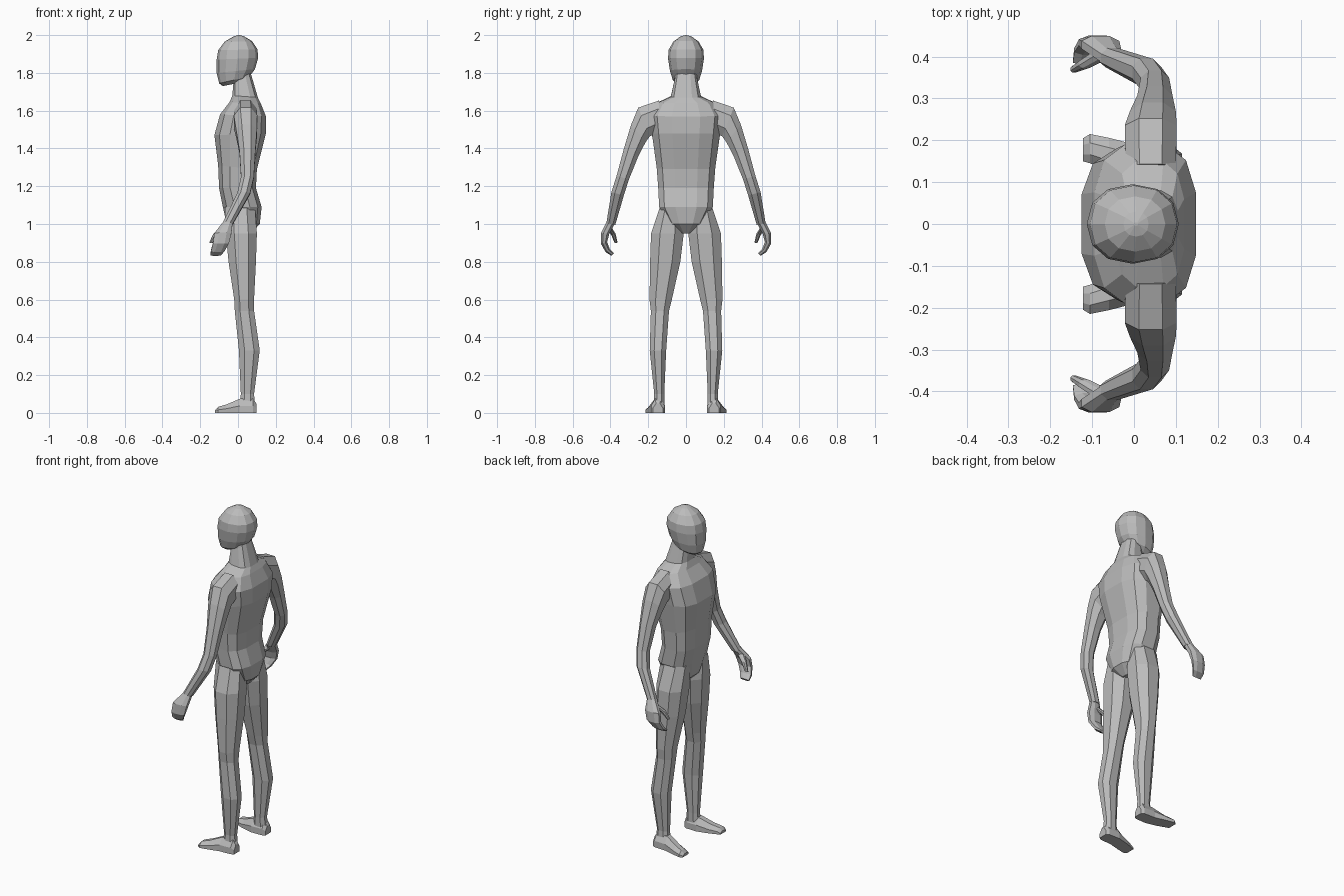
import bpy, bmesh
from math import sin, cos, pi, radians
from mathutils import Vector

old = bpy.data.objects.get("Cube")
if old:
    bpy.data.objects.remove(old, do_unlink=True)

grey = bpy.data.materials.new("plain_grey")
grey.use_nodes = True
COLOR = (0.5, 0.5, 0.5, 1)
grey.diffuse_color = COLOR
grey.node_tree.nodes["Principled BSDF"].inputs["Base Color"].default_value = COLOR


def outline(sides, power, half_step):
    """Unit rounded-box cross-section; half_step puts flat faces on the axes."""
    pts = []
    for k in range(sides):
        a = 2 * pi * (k + (0.5 if half_step else 0)) / sides
        c, s = cos(a), sin(a)
        pts.append((abs(c) ** power * (1 if c > 0 else -1),
                    abs(s) ** power * (1 if s > 0 else -1)))
    mx, my = max(p[0] for p in pts), max(p[1] for p in pts)
    return [(u / mx, v / my) for u, v in pts]


def loft(name, rings, mirror=False):
    """Skin a list of point rings and cap both ends."""
    bm = bmesh.new()
    loops = [[bm.verts.new(p) for p in ring] for ring in rings]
    n = len(loops[0])
    for a, b in zip(loops, loops[1:]):
        for i in range(n):
            j = (i + 1) % n
            bm.faces.new((a[i], a[j], b[j], b[i]))
    bm.faces.new(loops[0])
    bm.faces.new(loops[-1])
    bmesh.ops.recalc_face_normals(bm, faces=bm.faces)
    mesh = bpy.data.meshes.new(name)
    bm.to_mesh(mesh)
    bm.free()
    mesh.materials.append(grey)
    obj = bpy.data.objects.new(name, mesh)
    bpy.context.collection.objects.link(obj)
    if mirror:
        mod = obj.modifiers.new("mirror", 'MIRROR')
        mod.use_axis = (False, True, False)
        mod.use_mirror_merge = False
    return obj


def slice_ring(shape, xf, xb, yi, yo, zf, zb):
    """Near-level ring between front/back x and inner/outer y, sloping zf to zb."""
    return [Vector(((xf + xb) / 2 + u * (xb - xf) / 2,
                    (yi + yo) / 2 + v * (yo - yi) / 2,
                    (zf + zb) / 2 + u * (zb - zf) / 2)) for u, v in shape]


def limb_ring(shape, x, y, z, rx, r, tilt):
    """Ring around a limb that leans outwards by tilt degrees."""
    t = radians(tilt)
    return [Vector((x + u * rx, y + v * r * cos(t), z + v * r * sin(t)))
            for u, v in shape]


# Head: egg with a jaw that slopes up to the nape
egg = outline(12, 0.9, False)
head = [(-.08, .02, .04, 1.73, 1.75), (-.10, .06, .07, 1.745, 1.78),
        (-.113, .09, .085, 1.80, 1.82), (-.113, .107, .095, 1.87, 1.88),
        (-.105, .103, .092, 1.92, 1.925), (-.07, .075, .066, 1.966, 1.968),
        (-.025, .035, .03, 1.992, 1.992), (0, .01, .004, 2.0, 2.0)]
loft("head", [slice_ring(egg, f, b, -w, w, zf, zb) for f, b, w, zf, zb in head])

# Torso and neck
boxy = outline(12, 0.7, True)
torso = [(-.03, .07, .03, .97, .95), (-.06, .115, .09, 1.0, 1.0),
         (-.08, .125, .142, 1.09, 1.09), (-.1, .095, .147, 1.19, 1.19),
         (-.105, .1, .155, 1.31, 1.29), (-.125, .148, .18, 1.47, 1.48),
         (-.095, .148, .19, 1.58, 1.57), (-.045, .12, .15, 1.645, 1.64),
         (-.03, .105, .08, 1.68, 1.67), (-.025, .07, .058, 1.74, 1.79),
         (-.02, .06, .055, 1.80, 1.82)]
loft("torso", [slice_ring(boxy, f, b, -w, w, zf, zb) for f, b, w, zf, zb in torso])

# Legs
octagon = outline(8, 0.9, True)
leg = [(-.07, .09, .03, .138, 1.09), (-.065, .1, .012, .185, .95),
       (-.05, .095, .03, .19, .8), (-.02, .085, .075, .193, .6),
       (-.017, .085, .09, .186, .54), (.005, .115, .105, .192, .33),
       (.015, .085, .115, .168, .1), (.01, .09, .115, .172, .04)]
loft("legs", [slice_ring(octagon, f, b, i, o, z, z) for f, b, i, o, z in leg], True)

# Feet: flat soles, turned slightly outwards
foot = [(.097, .122, .175, .05), (.08, .112, .185, .075), (.01, .11, .188, .075),
        (-.06, .128, .206, .045), (-.105, .145, .215, .032), (-.122, .15, .205, .015)]
loft("feet", [[Vector(p) for p in ((x, i, 0), (x, i, h * .5), (x, i * .7 + o * .3, h),
               (x, i * .3 + o * .7, h), (x, o, h * .5), (x, o, 0))]
              for x, i, o, h in foot], True)

# Arms
arm = [(.04, .13, 1.58, .06, .075, 80), (.04, .222, 1.54, .062, .082, 68),
       (.045, .252, 1.48, .055, .06, 50), (.05, .29, 1.38, .042, .043, 25),
       (.05, .335, 1.245, .034, .034, 18), (.03, .362, 1.16, .034, .034, 15),
       (-.055, .398, 1.0, .028, .024, 12)]
loft("arms", [limb_ring(octagon, *r) for r in arm], True)

# Hands: palm with fingers curling in, plus a thumb
hand = [(-.053, .397, 1.01, .025, .022, 12), (-.08, .428, .95, .045, .022, 10),
        (-.09, .434, .90, .042, .017, -15), (-.107, .415, .86, .036, .014, -40),
        (-.118, .388, .838, .028, .009, -50)]
loft("hands", [limb_ring(octagon, *r) for r in hand], True)
thumb = [(-.07, .41, .985, .022, .014, 0), (-.115, .384, .945, .017, .012, -20),
         (-.143, .37, .90, .009, .008, -10)]
loft("thumbs", [limb_ring(octagon, *r) for r in thumb], True)
